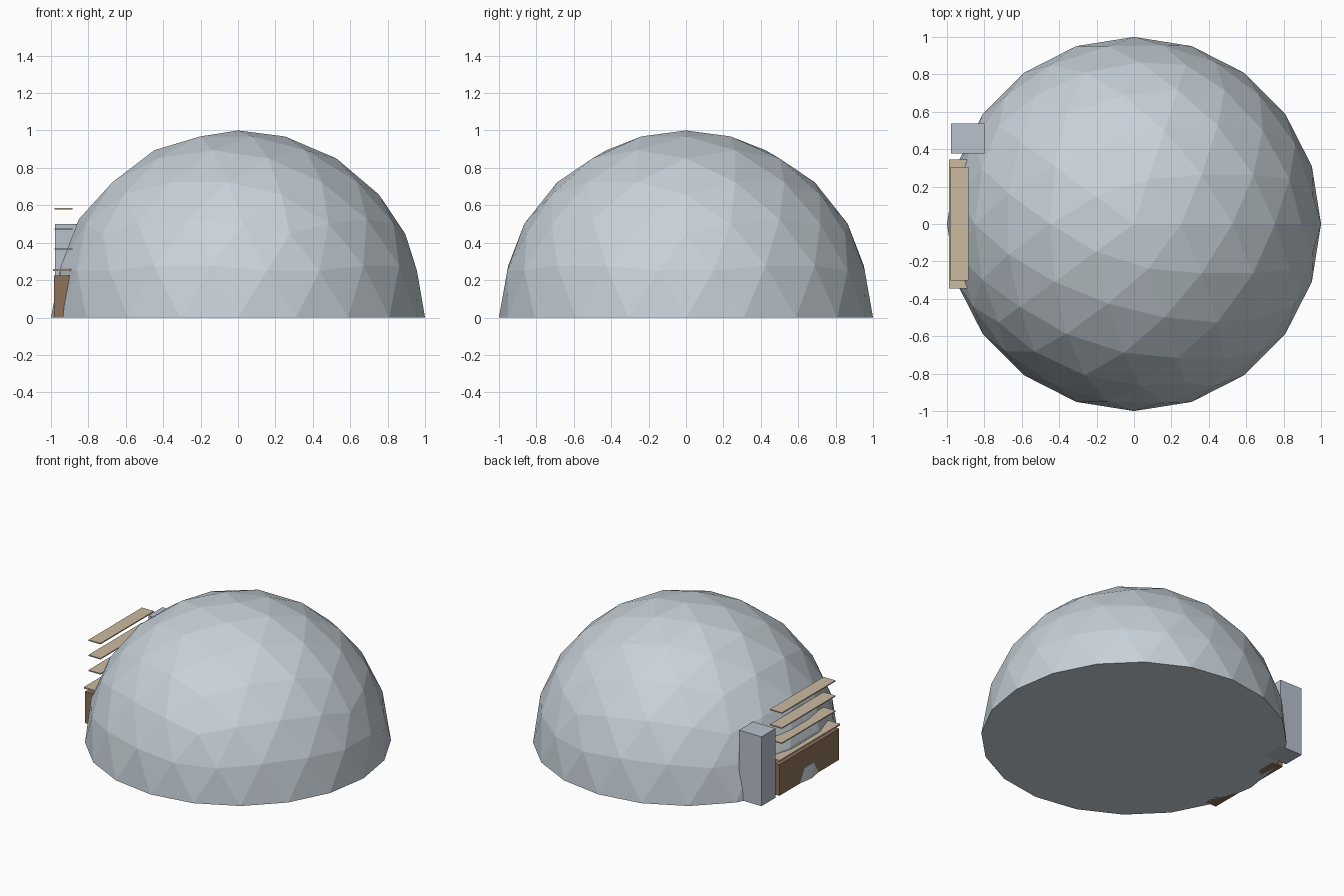
import bpy, bmesh

if "Cube" in bpy.data.objects:
    bpy.data.objects.remove(bpy.data.objects["Cube"])


def material(name, rgb):
    """Flat colour from 0-255 display values."""
    m = bpy.data.materials.new(name)
    lin = [((c / 255 + 0.055) / 1.055) ** 2.4 for c in rgb]
    m.diffuse_color = (*lin, 1.0)
    m.use_nodes = True
    m.node_tree.nodes["Principled BSDF"].inputs["Base Color"].default_value = m.diffuse_color
    return m


DOME = material("pale_grey", (200, 210, 217))
METAL = material("blue_grey", (184, 193, 206))
WOOD = material("brown_wood", (142, 114, 90))
TAN = material("tan_wood", (203, 186, 160))


def add_object(name, bm, mat):
    bmesh.ops.recalc_face_normals(bm, faces=bm.faces)
    me = bpy.data.meshes.new(name)
    bm.to_mesh(me)
    bm.free()
    me.materials.append(mat)
    ob = bpy.data.objects.new(name, me)
    bpy.context.collection.objects.link(ob)
    return ob


def box(name, xs, ys, zs, mat):
    bm = bmesh.new()
    bmesh.ops.create_cube(bm, size=1)
    for v in bm.verts:
        for i, (lo, hi) in enumerate((xs, ys, zs)):
            v.co[i] = lo if v.co[i] < 0 else hi
    return add_object(name, bm, mat)


# Geodesic dome: upper half of a faceted sphere, closed underneath
bm = bmesh.new()
bmesh.ops.create_icosphere(bm, subdivisions=3, radius=1)
bmesh.ops.delete(bm, geom=[v for v in bm.verts if v.co.z < -0.01], context='VERTS')
for v in bm.verts:
    if v.co.z < 0.01:
        v.co.z = 0
bmesh.ops.contextual_create(bm, geom=[e for e in bm.edges if e.is_boundary])
add_object("dome", bm, DOME)

# Counter cabinet and its top board
box("counter_cabinet", (-0.983, -0.895), (-0.34, 0.34), (0, 0.225), WOOD)
box("counter_top", (-0.988, -0.89), (-0.345, 0.345), (0.248, 0.259), TAN)

# Three thin shelves above the counter
for i in range(3):
    z = 0.364 + 0.109 * i
    box(f"shelf_{i + 1}", (-0.98, -0.885), (-0.303, 0.306), (z - 0.004, z + 0.004), TAN)

# Tall cabinet beside the counter
box("tall_cabinet", (-0.979, -0.80), (0.378, 0.538), (0, 0.50), METAL)
